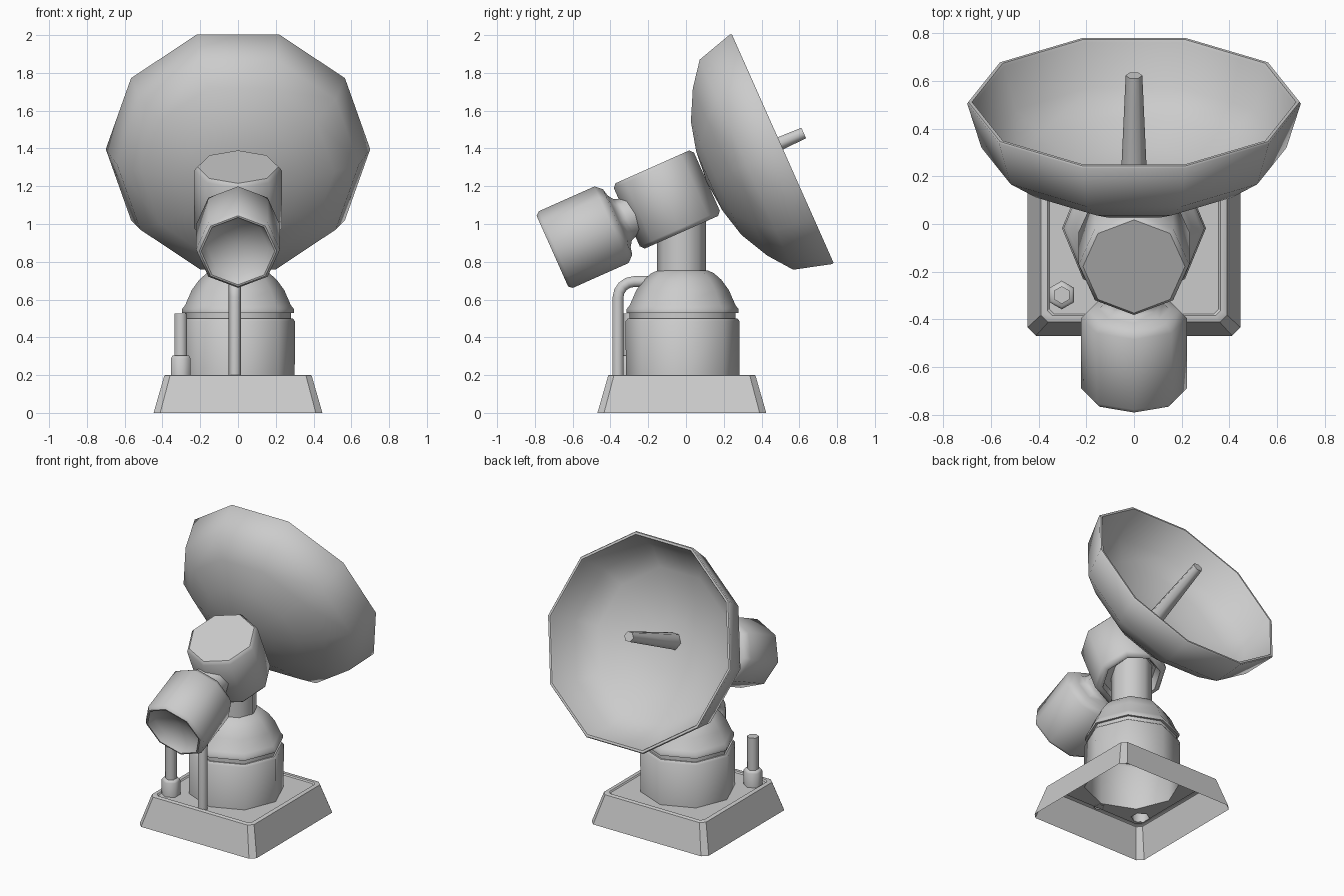
import bpy, bmesh, math
from mathutils import Matrix, Vector

if "Cube" in bpy.data.objects:
    bpy.data.objects.remove(bpy.data.objects["Cube"])

TILT = math.radians(24)
HUB = Vector((0, -0.10, 1.127))      # crossing point of the tilted axes
CY = -0.018                          # y centre of the pedestal

AIM = Matrix.Translation(HUB) @ Matrix.Rotation(TILT - math.pi / 2, 4, 'X')   # local z = dish axis
UP = Matrix.Translation(HUB) @ Matrix.Rotation(TILT, 4, 'X')                  # local z = head axis


def finish(name, bm, angle):
    bmesh.ops.recalc_face_normals(bm, faces=bm.faces)
    me = bpy.data.meshes.new(name)
    bm.to_mesh(me)
    bm.free()
    me.shade_smooth()
    me.set_sharp_from_angle(angle=math.radians(angle))
    ob = bpy.data.objects.new(name, me)
    bpy.context.collection.objects.link(ob)
    return ob


def ngon(bm, r, z, n, x=0, y=0, phase=0):
    return [bm.verts.new((x + r * math.cos(phase + math.tau * i / n),
                          y + r * math.sin(phase + math.tau * i / n), z)) for i in range(n)]


def bridge(bm, a, b):
    n = max(len(a), len(b))
    for i in range(n):
        j = (i + 1) % n
        if len(a) == 1:
            bm.faces.new((a[0], b[j], b[i]))
        elif len(b) == 1:
            bm.faces.new((a[i], a[j], b[0]))
        else:
            bm.faces.new((a[i], a[j], b[j], b[i]))


def lathe(name, profile, n, matrix, angle=50, phase=0):
    """Spin (radius, height) points round local z; radius 0 makes a pole."""
    bm = bmesh.new()
    rings = [ngon(bm, r, z, n, phase=phase) if r else [bm.verts.new((0, 0, z))]
             for r, z in profile]
    for a, b in zip(rings, rings[1:]):
        bridge(bm, a, b)
    bm.transform(matrix)
    return finish(name, bm, angle)


# Base: open-bottomed tapered plinth with a shallow sunken deck
def rect(bm, h, c, z):
    pts = [(h, c - h), (h, h - c), (h - c, h), (c - h, h),
           (-h, h - c), (-h, c - h), (c - h, -h), (h - c, -h)]
    return [bm.verts.new((x, y + CY - 0.004, z)) for x, y in pts]


bm = bmesh.new()
loops = [rect(bm, h, c, z) for h, c, z in
         ((0.447, 0.035, 0), (0.39, 0.03, 0.197), (0.386, 0.03, 0.2),
          (0.362, 0.02, 0.2), (0.355, 0.02, 0.192))]
for a, b in zip(loops, loops[1:]):
    bridge(bm, a, b)
edges = []
for ring in (loops[-1], ngon(bm, 0.3, 0.192, 8, 0, CY),
             ngon(bm, 0.058, 0.192, 6, -0.303, -0.298, math.pi / 6)):
    for i, v in enumerate(ring):
        w = ring[(i + 1) % len(ring)]
        edges.append(bm.edges.get((v, w)) or bm.edges.new((v, w)))
bmesh.ops.triangle_fill(bm, edges=edges, use_beauty=True, normal=(0, 0, 1))
finish("base", bm, 30)

# Pedestal drum, groove, dome and column
lathe("pedestal", [(0.3, 0.19), (0.302, 0.485), (0.29, 0.5), (0.28, 0.5), (0.28, 0.53),
                   (0.296, 0.53), (0.296, 0.55), (0.28, 0.57), (0.245, 0.65),
                   (0.205, 0.705), (0.165, 0.74), (0.13, 0.755)],
      8, Matrix.Translation((0, CY, 0)))
lathe("column", [(0.13, 0.75), (0.13, 1.08), (0, 1.08)], 8,
      Matrix.Translation((0, -0.024, 0)))

# Head: tilted octagonal block, bottom hollowed round the column
lathe("head", [(0, 0.192), (0.214, 0.192), (0.232, 0.172), (0.232, -0.165),
               (0.212, -0.187), (0.188, -0.187), (0.17, -0.14), (0, -0.14)], 8, UP)

# Motor behind the head with dished end and flared neck
lathe("motor", [(0, -0.59), (0.165, -0.62), (0.195, -0.665), (0.205, -0.665), (0.222, -0.645),
                (0.222, -0.322), (0.19, -0.287), (0.15, -0.278), (0.12, -0.258),
                (0.11, -0.235), (0.115, -0.2), (0.115, -0.1)], 8, AIM)

# Dish: ten-sided bowl with a thin rim
R = 0.67
lathe("dish", [(0, R - 0.44), (0.18, R - 0.425), (0.345, R - 0.386), (0.51, R - 0.305),
               (0.64, R - 0.21), (0.7, R - 0.008), (0.695, R), (0.68, R), (0.673, R - 0.012),
               (0.615, R - 0.195), (0.49, R - 0.28), (0.33, R - 0.355), (0.17, R - 0.39),
               (0, R - 0.4)], 10, AIM)

# Feed rod in the dish centre
lathe("feed_rod", [(0.058, R - 0.41), (0.035, R + 0.135), (0, R + 0.135)], 6,
      AIM @ Matrix.Translation((0, -0.03, 0)), 65)

# Small mast on the deck corner
POST = Matrix.Translation((-0.303, -0.298, 0))
lathe("mast_collar", [(0.06, 0.19), (0.06, 0.288), (0.05, 0.303), (0, 0.303)], 6, POST, 62, math.pi / 6)
lathe("mast", [(0.037, 0.29), (0.037, 0.525), (0, 0.525)], 6, POST, 62, math.pi / 6)

# Bent pipe from deck to dome
path = [(-0.36, 0.19)]
path += [(-0.275 - 0.085 * math.cos(t), 0.61 + 0.085 * math.sin(t))
         for t in (math.pi / 8 * i for i in range(5))]
path += [(-0.15, 0.695)]
cu = bpy.data.curves.new("pipe", 'CURVE')
cu.dimensions = '3D'
cu.bevel_depth = 0.033
cu.bevel_resolution = 1
sp = cu.splines.new('POLY')
sp.points.add(len(path) - 1)
for p, (y, z) in zip(sp.points, path):
    p.co = (-0.016, y, z, 1)
sp.use_smooth = True
bpy.context.collection.objects.link(bpy.data.objects.new("pipe", cu))
